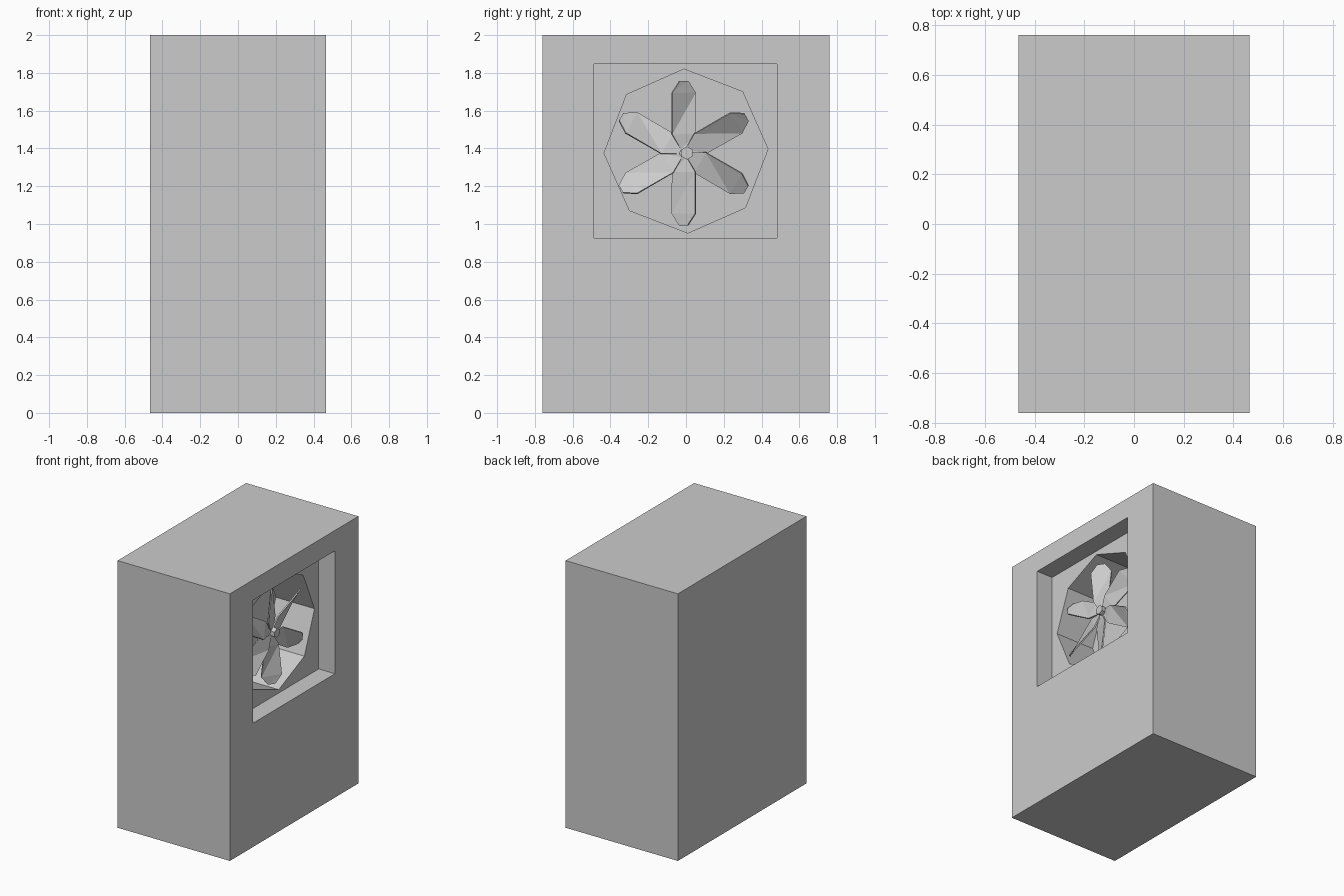
import bpy, bmesh
from math import pi, radians
from mathutils import Matrix, Vector

old = bpy.data.objects.get("Cube")
if old:
    bpy.data.objects.remove(old, do_unlink=True)

grey = bpy.data.materials.new("light_grey")
grey.use_nodes = True
colour = (0.6, 0.6, 0.6, 1)
grey.diffuse_color = colour
grey.node_tree.nodes["Principled BSDF"].inputs["Base Color"].default_value = colour

FRONT, RECESS, FLOOR = 0.465, 0.33, 0.01   # depths along x
FAN = Vector((0.285, -0.012, 1.375))


def finish(name, bm):
    bmesh.ops.recalc_face_normals(bm, faces=bm.faces)
    mesh = bpy.data.meshes.new(name)
    bm.to_mesh(mesh)
    bm.free()
    mesh.materials.append(grey)
    obj = bpy.data.objects.new(name, mesh)
    bpy.context.collection.objects.link(obj)
    return obj


def box(name, low, high):
    low, high = Vector(low), Vector(high)
    bm = bmesh.new()
    place = Matrix.Translation((low + high) / 2) @ Matrix.Diagonal((*(high - low), 1))
    bmesh.ops.create_cube(bm, size=1, matrix=place)
    return finish(name, bm)


def prism(name, sides, radius, x0, x1, y, z, turn):
    # Prism lying along x
    bm = bmesh.new()
    place = (Matrix.Translation(((x0 + x1) / 2, y, z))
             @ Matrix.Rotation(turn, 4, "X") @ Matrix.Rotation(pi / 2, 4, "Y"))
    bmesh.ops.create_cone(bm, cap_ends=True, segments=sides, radius1=radius,
                          radius2=radius, depth=x1 - x0, matrix=place)
    return finish(name, bm)


def apply_modifier(obj, mod):
    with bpy.context.temp_override(object=obj, active_object=obj, selected_objects=[obj]):
        bpy.ops.object.modifier_apply(modifier=mod.name)


# Casing with a square recess and an eight-sided fan well
casing = box("casing", (-FRONT, -0.76, 0), (FRONT, 0.76, 2))
cutters = [
    box("recess_cutter", (RECESS, -0.487, 0.927), (0.6, 0.483, 1.847)),
    prism("well_cutter", 8, 0.434, FLOOR, 0.4, 0, 1.386, radians(1.4)),
]
for cutter in cutters:
    cut = casing.modifiers.new("cut", "BOOLEAN")
    cut.operation = "DIFFERENCE"
    cut.solver = "EXACT"
    cut.object = cutter
    apply_modifier(casing, cut)
    bpy.data.objects.remove(cutter, do_unlink=True)

# Hub and its axle
prism("hub", 6, 0.035, FLOOR, 0.32, 0.005, 1.376, radians(30))

# Twisted blades: distance from hub, half width, half pitch depth
sections = [(0.02, 0.015, 0.0), (0.10, 0.062, 0.015),
            (0.32, 0.062, 0.042), (0.383, 0.022, 0.016)]
for i in range(6):
    bm = bmesh.new()
    rows = [(bm.verts.new((pitch, -width, r)), bm.verts.new((-pitch, width, r)))
            for r, width, pitch in sections]
    for (a, b), (c, d) in zip(rows, rows[1:]):
        bm.faces.new((a, b, d))
        bm.faces.new((a, d, c))
    bm.transform(Matrix.Translation(FAN) @ Matrix.Rotation(i * pi / 3, 4, "X"))
    blade = finish(f"fan_blade_{i + 1}", bm)
    solid = blade.modifiers.new("thickness", "SOLIDIFY")
    solid.thickness = 0.01
    solid.offset = 0
    apply_modifier(blade, solid)
